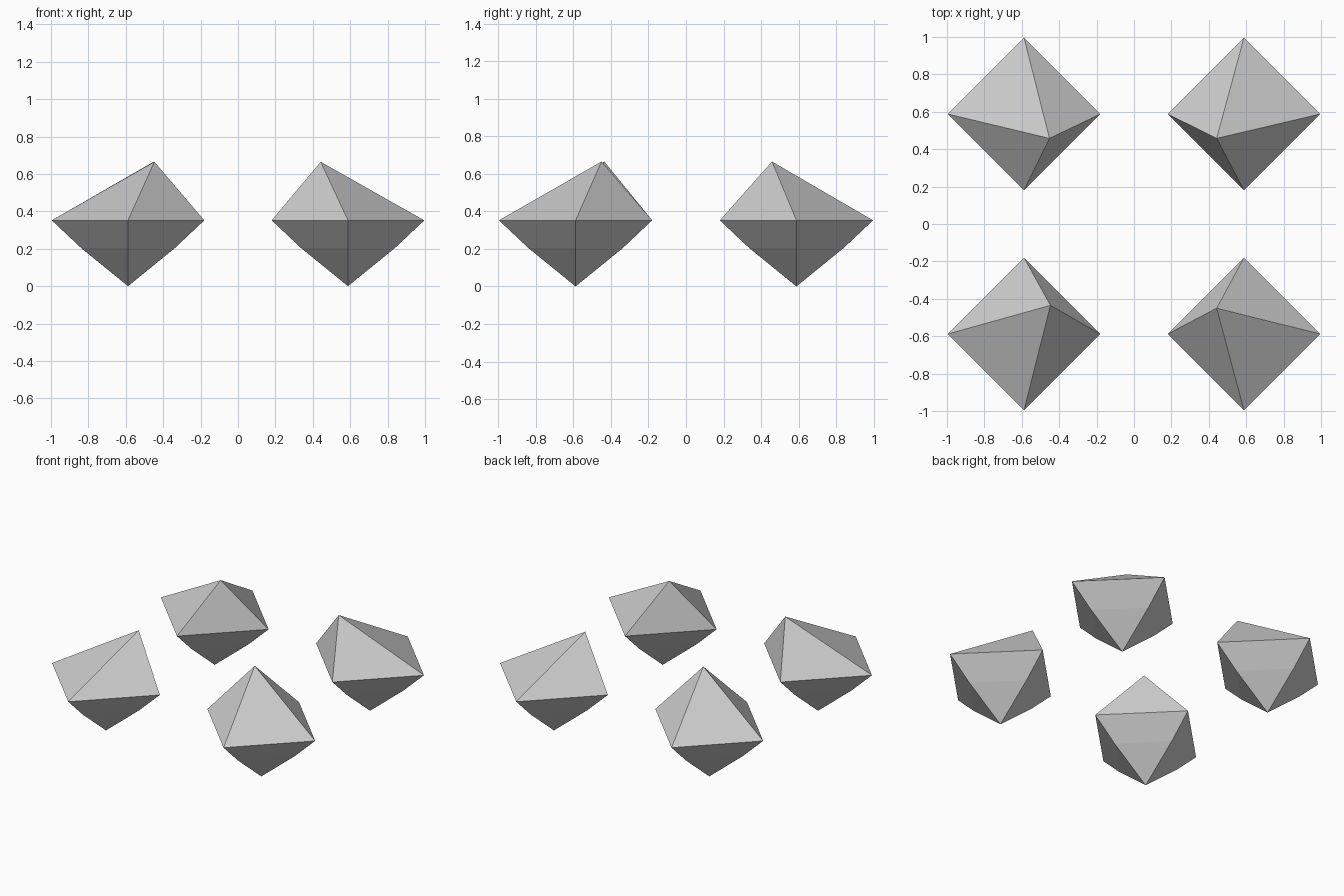
import bpy
import bmesh
import math

cube = bpy.data.objects.get("Cube")
if cube:
    bpy.data.objects.remove(cube, do_unlink=True)

# Single stone colour
grey = bpy.data.materials.new("stone grey")
grey.use_nodes = True
colour = (0.6, 0.6, 0.6, 1.0)
grey.diffuse_color = colour
grey.node_tree.nodes["Principled BSDF"].inputs["Base Color"].default_value = colour

OFFSET = 0.588
GIRDLE = (0.408, 0.352)   # radius, height of the widest ring
WAIST = (0.252, 0.205)    # radius, height of the lower bend
APEX_Z = 0.665


def ring(bm, cx, cy, radius, z):
    """Four corners pointing along the axes."""
    return [bm.verts.new((cx + radius * math.cos(i * math.pi / 2),
                          cy + radius * math.sin(i * math.pi / 2), z))
            for i in range(4)]


def make_gem(name, cx, cy, apex_x, apex_y):
    bm = bmesh.new()
    girdle = ring(bm, cx, cy, *GIRDLE)
    waist = ring(bm, cx, cy, *WAIST)
    tip = bm.verts.new((cx, cy, 0))
    apex = bm.verts.new((apex_x, apex_y, APEX_Z))
    for i in range(4):
        j = (i + 1) % 4
        bm.faces.new((girdle[i], girdle[j], apex))
        bm.faces.new((waist[i], waist[j], girdle[j], girdle[i]))
        bm.faces.new((tip, waist[j], waist[i]))
    bmesh.ops.recalc_face_normals(bm, faces=bm.faces)
    mesh = bpy.data.meshes.new(name)
    bm.to_mesh(mesh)
    bm.free()
    mesh.materials.append(grey)
    bpy.context.collection.objects.link(bpy.data.objects.new(name, mesh))


# Four gems, each with its peak leaning towards the middle
make_gem("back_right_gem", -OFFSET, OFFSET, -0.452, 0.458)
make_gem("back_left_gem", OFFSET, OFFSET, 0.442, 0.458)
make_gem("front_right_gem", -OFFSET, -OFFSET, -0.447, -0.435)
make_gem("front_left_gem", OFFSET, -OFFSET, 0.442, -0.45)
